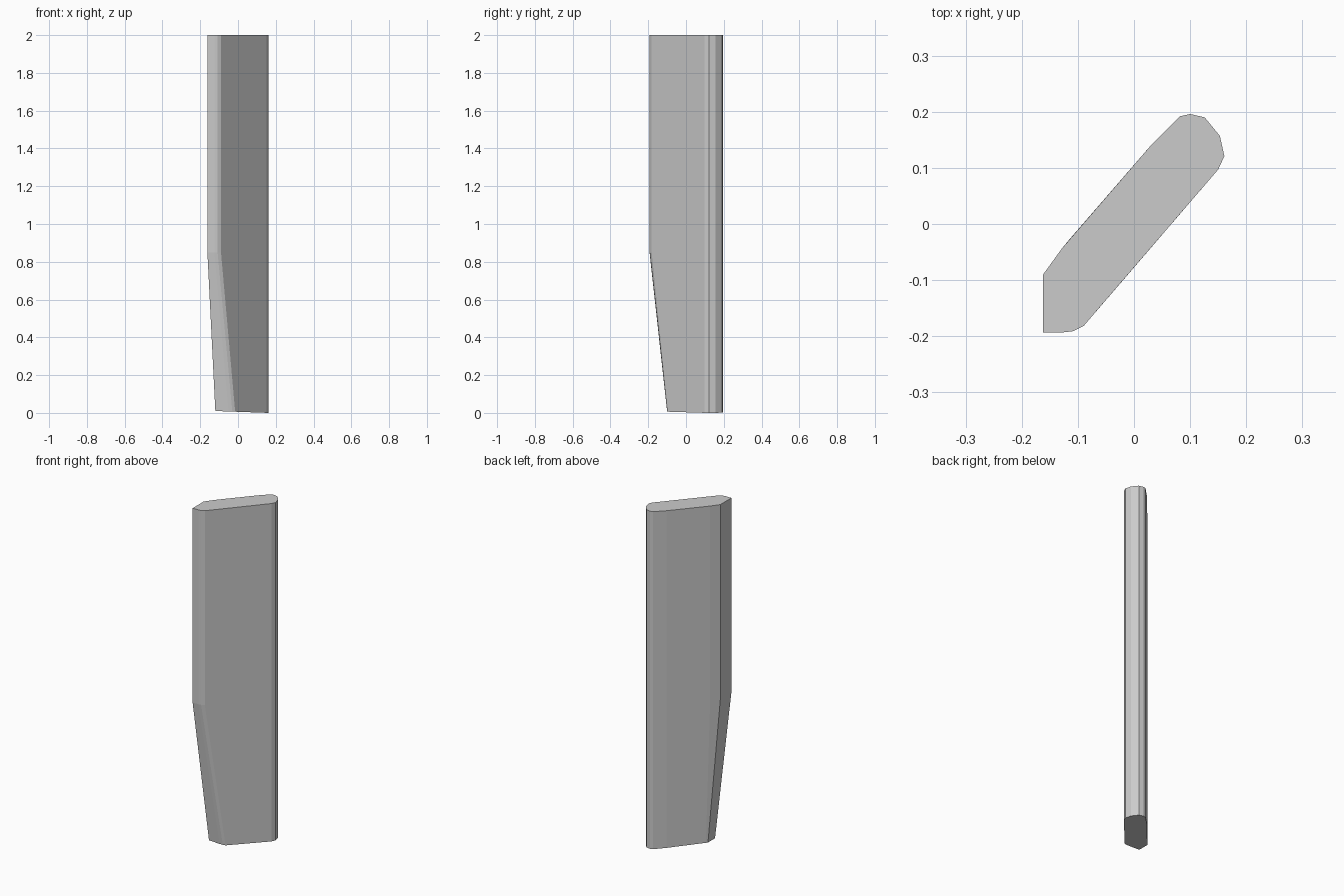
import bpy, bmesh

if "Cube" in bpy.data.objects:
    bpy.data.objects.remove(bpy.data.objects["Cube"])

# Upper blade cross-section (constant from the taper line to the top)
upper = [(-0.162, -0.193), (-0.125, -0.193), (-0.108, -0.191), (-0.09, -0.182),
         (0.15, 0.097), (0.161, 0.121), (0.153, 0.157), (0.126, 0.19),
         (0.1, 0.196), (0.082, 0.192), (0.03, 0.14), (-0.128, -0.043), (-0.162, -0.09)]

# Foot cross-section: only the pointed edge is drawn in, the rest is unchanged
foot = list(upper)
for i, p in {0: (-0.12, -0.1), 1: (-0.05, -0.1), 2: (-0.03, -0.099),
             3: (-0.015, -0.095), 11: (-0.113, -0.025), 12: (-0.12, -0.034)}.items():
    foot[i] = p


def foot_z(x):
    return 0.01 * (0.161 - x) / 0.281


bm = bmesh.new()
rings = [[bm.verts.new((x, y, foot_z(x))) for x, y in foot]]
for z in (0.85, 2.0):
    rings.append([bm.verts.new((x, y, z)) for x, y in upper])

# Side walls and end caps
n = len(upper)
for a, b in zip(rings, rings[1:]):
    for i in range(n):
        j = (i + 1) % n
        bm.faces.new((a[i], a[j], b[j], b[i]))
bm.faces.new(rings[0][::-1])
bm.faces.new(rings[-1])
bmesh.ops.recalc_face_normals(bm, faces=bm.faces[:])

mesh = bpy.data.meshes.new("tapered_plank")
bm.to_mesh(mesh)
bm.free()
plank = bpy.data.objects.new("tapered_plank", mesh)
bpy.context.collection.objects.link(plank)
